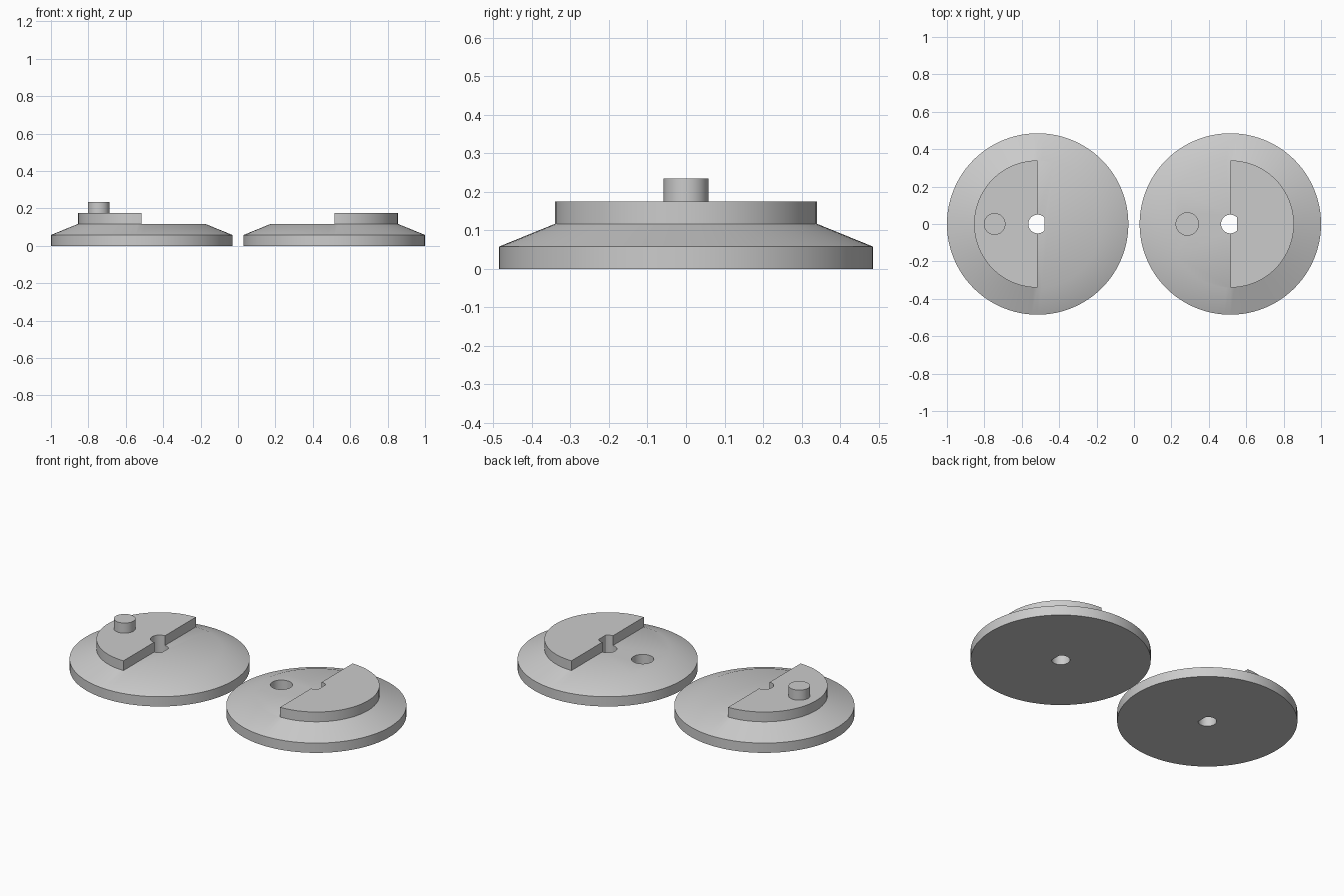
import bpy
import bmesh
from math import cos, sin, pi

cube = bpy.data.objects.get("Cube")
if cube:
    bpy.data.objects.remove(cube, do_unlink=True)

SIDES = 96
OFFSET, PIN_X = 0.515, 0.23
R_RIM, R_TOP = 0.485, 0.34
Z_RIM, Z_TOP, Z_STEP, Z_PEG = 0.058, 0.117, 0.175, 0.235

grey = bpy.data.materials.new("light grey")
grey.use_nodes = True
grey.diffuse_color = (0.6, 0.6, 0.6, 1)
grey.node_tree.nodes["Principled BSDF"].inputs["Base Color"].default_value = (0.6, 0.6, 0.6, 1)


def lathe(profile, sides, x_limit=9):
    """Stack rings of (radius, height) into a closed solid; x_limit flattens one side."""
    bm = bmesh.new()
    rings = []
    for r, z in profile:
        angles = [2 * pi * i / sides for i in range(sides)]
        rings.append([bm.verts.new((min(r * cos(a), x_limit), r * sin(a), z)) for a in angles])
    for low, high in zip(rings, rings[1:]):
        for i in range(sides):
            j = (i + 1) % sides
            bm.faces.new((low[i], low[j], high[j], high[i]))
    bm.faces.new(rings[0][::-1])
    top = bm.faces.new(rings[-1])
    return bm, top, rings[-1]


def make_object(name, bm, x):
    bmesh.ops.recalc_face_normals(bm, faces=bm.faces[:])
    mesh = bpy.data.meshes.new(name)
    bm.to_mesh(mesh)
    bm.free()
    mesh.materials.append(grey)
    obj = bpy.data.objects.new(name, mesh)
    obj.location.x = x
    bpy.context.collection.objects.link(obj)
    return obj


def activate(obj):
    bpy.ops.object.select_all(action='DESELECT')
    obj.select_set(True)
    bpy.context.view_layer.objects.active = obj


def cut(obj, cutter):
    bpy.context.view_layer.update()
    activate(obj)
    mod = obj.modifiers.new("cut", 'BOOLEAN')
    mod.operation, mod.solver, mod.object = 'DIFFERENCE', 'EXACT', cutter
    bpy.ops.object.modifier_apply(modifier=mod.name)
    bpy.data.objects.remove(cutter, do_unlink=True)


def smooth(obj):
    activate(obj)
    bpy.ops.object.shade_smooth_by_angle(angle=pi / 6)


def coupling_disc(name, x, side):
    # Sloped disc, its flat top split down the middle and one half raised
    bm, top, ring = lathe([(R_RIM, 0), (R_RIM, Z_RIM), (R_TOP, Z_TOP)], SIDES)
    bmesh.ops.connect_verts(bm, verts=[ring[SIDES // 4], ring[3 * SIDES // 4]])
    half = next(f for f in bm.faces
                if all(v.co.z > Z_TOP - 0.001 for v in f.verts)
                and f.calc_center_median().x * side > 0)
    raised = bmesh.ops.extrude_face_region(bm, geom=[half])["geom"]
    if half.is_valid and half not in raised:
        bm.faces.remove(half)
    for v in raised:
        if isinstance(v, bmesh.types.BMVert):
            v.co.z = Z_STEP
    disc = make_object(name, bm, x)
    # D-shaped shaft hole
    cut(disc, make_object("shaft_cutter", lathe([(0.05, -0.1), (0.05, 0.3)], 48, 0.037)[0], x))
    return disc


right_disc = coupling_disc("right_disc", -OFFSET, -1)
left_disc = coupling_disc("left_disc", OFFSET, 1)

# Blind socket in the left disc
cut(left_disc, make_object("socket_cutter",
                           lathe([(0.06, Z_RIM), (0.06, 0.3)], 48)[0], OFFSET - PIN_X))

# Locating peg on the right disc
peg = make_object("locating_peg", lathe([(0.058, Z_STEP), (0.058, Z_PEG)], 48)[0],
                  -OFFSET - PIN_X)

for part in (right_disc, left_disc, peg):
    smooth(part)
